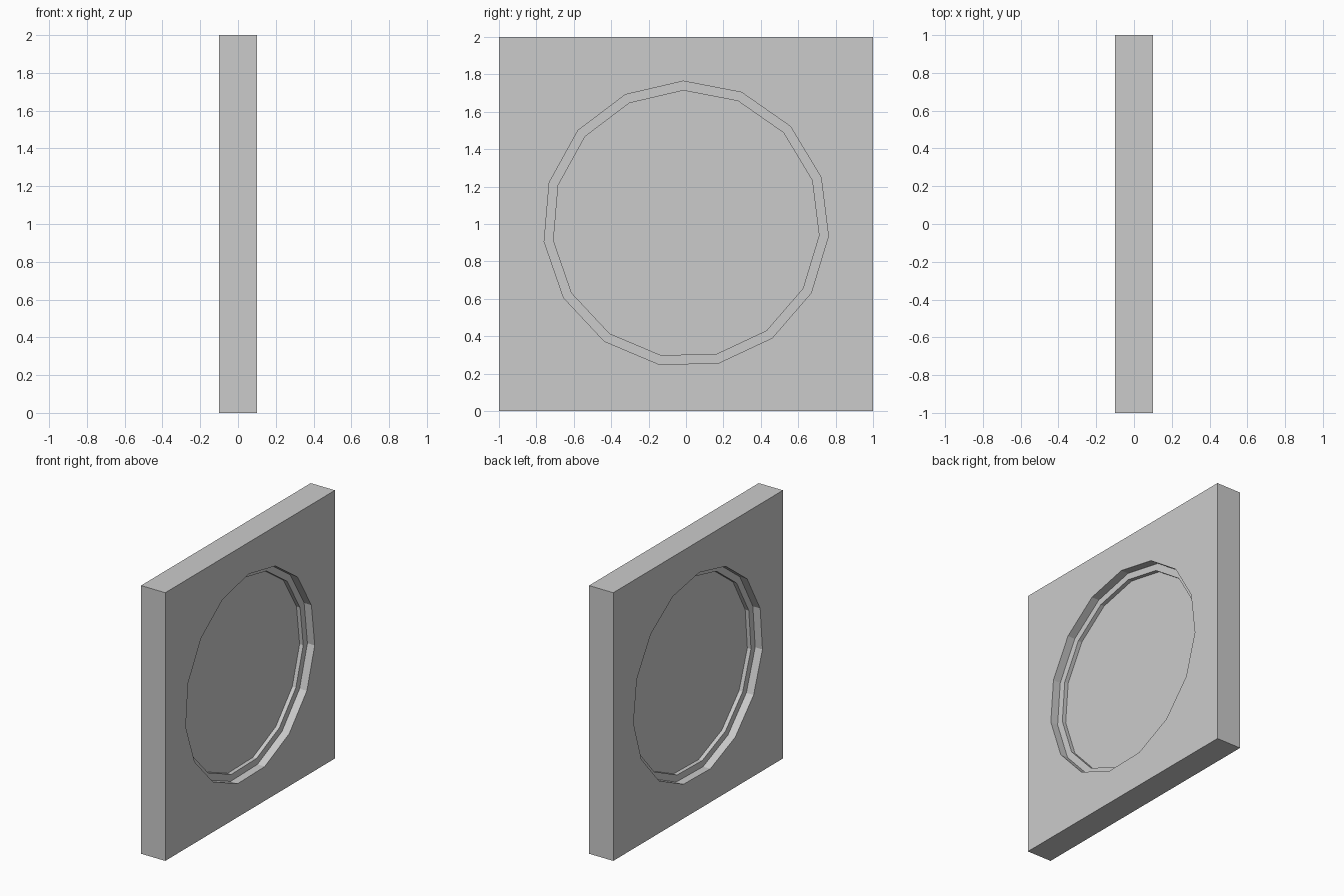
import bpy, bmesh
from math import cos, sin, pi, radians

if "Cube" in bpy.data.objects:
    bpy.data.objects.remove(bpy.data.objects["Cube"])

SIDES = 15
START = radians(91.1)


def finish(name, bm):
    bmesh.ops.recalc_face_normals(bm, faces=bm.faces)
    mesh = bpy.data.meshes.new(name)
    bm.to_mesh(mesh)
    bm.free()
    ob = bpy.data.objects.new(name, mesh)
    bpy.context.collection.objects.link(ob)
    return ob


def disc_cutter(name, radius, x0, x1):
    # 15-sided prism running along x
    bm = bmesh.new()
    ring = [bm.verts.new((x0, radius * cos(START + 2 * pi * i / SIDES),
                          1 + radius * sin(START + 2 * pi * i / SIDES)))
            for i in range(SIDES)]
    face = bm.faces.new(ring)
    ext = bmesh.ops.extrude_face_region(bm, geom=[face], use_keep_orig=True)
    moved = [g for g in ext["geom"] if isinstance(g, bmesh.types.BMVert)]
    bmesh.ops.translate(bm, verts=moved, vec=(x1 - x0, 0, 0))
    ob = finish(name, bm)
    ob.hide_render = True
    ob.hide_set(True)
    return ob


# Square wall panel
bm = bmesh.new()
bmesh.ops.create_cube(bm, size=1)
bmesh.ops.scale(bm, verts=bm.verts, vec=(0.2, 2, 2))
bmesh.ops.translate(bm, verts=bm.verts, vec=(0, 0, 1))
panel = finish("window_panel", bm)

# Stepped round recess on both faces, leaving a thin pane in the middle
cutters = []
for side, label in ((1, "right"), (-1, "left")):
    for radius, floor, step in ((0.764, 0.04, "outer"), (0.714, 0.01, "inner")):
        cutter = disc_cutter(f"{label}_{step}_cutter", radius, side * floor, side * 0.2)
        mod = panel.modifiers.new(cutter.name, "BOOLEAN")
        mod.operation = "DIFFERENCE"
        mod.solver = "EXACT"
        mod.object = cutter
        cutters.append(cutter)

# Bake the cuts and drop the cutters
deps = bpy.context.evaluated_depsgraph_get()
baked = bpy.data.meshes.new_from_object(panel.evaluated_get(deps))
panel.modifiers.clear()
panel.data = baked
for c in cutters:
    bpy.data.objects.remove(c)
